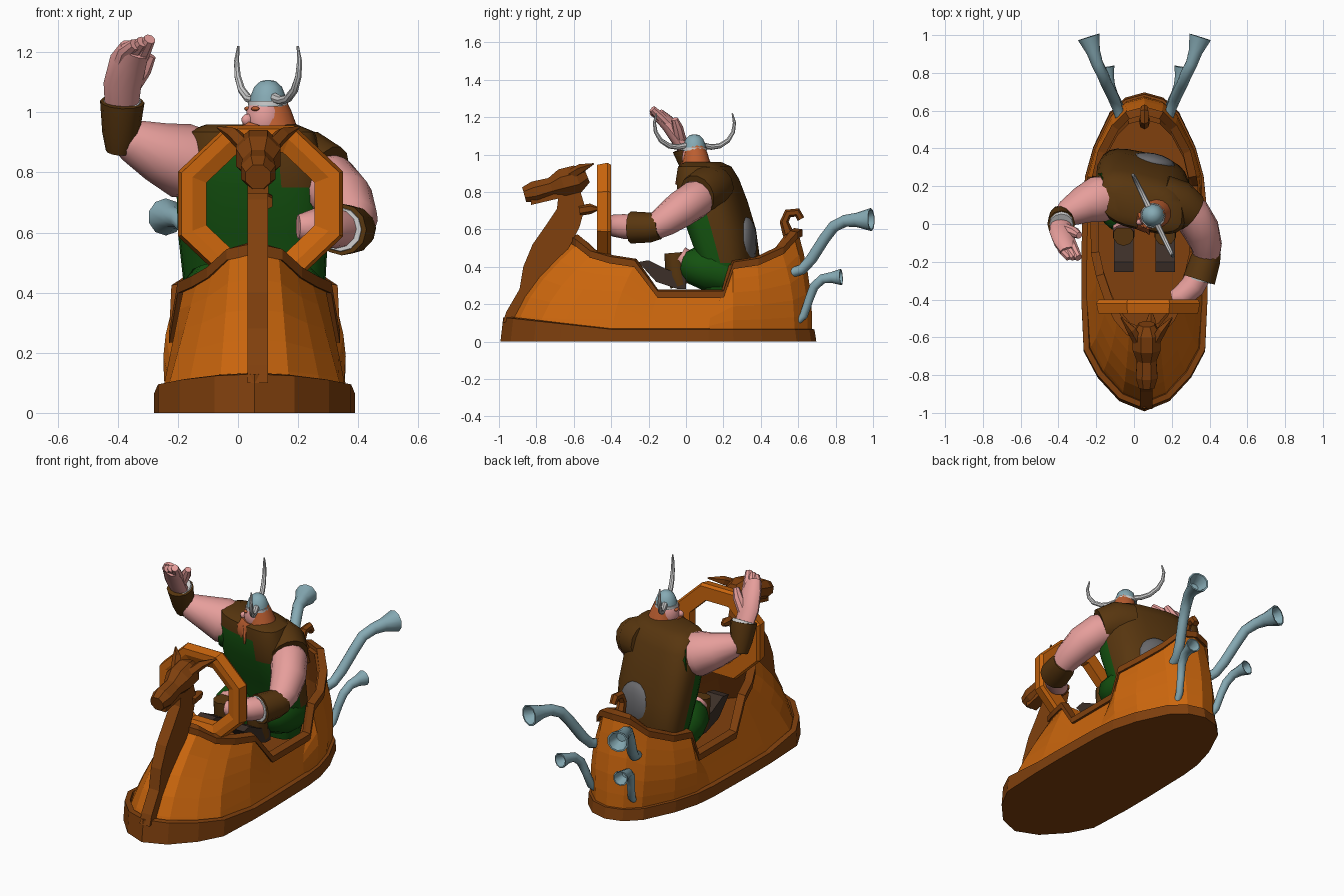
import bpy, bmesh, math
from mathutils import Vector, Matrix

if "Cube" in bpy.data.objects:
    bpy.data.objects.remove(bpy.data.objects["Cube"])

CX = 0.055  # centre line of the boat


def mat(name, r, g, b):
    m = bpy.data.materials.new(name)
    lin = [((c / 255 + 0.055) / 1.055) ** 2.4 if c > 10 else c / 3294 for c in (r, g, b)]
    m.diffuse_color = (*lin, 1)
    m.use_nodes = True
    m.node_tree.nodes["Principled BSDF"].inputs["Base Color"].default_value = m.diffuse_color
    return m


ORANGE = mat("hull_orange", 203, 102, 13)
TRIM = mat("dark_wood", 128, 64, 13)
GREEN = mat("shirt_green", 20, 82, 16)
VEST = mat("vest_brown", 88, 54, 15)
SKIN = mat("skin_pink", 230, 158, 155)
HAIR = mat("ginger_hair", 188, 94, 48)
STEEL = mat("pale_steel", 134, 170, 180)
HORN = mat("horn_grey", 205, 205, 205)
BOOT = mat("boot_dark", 60, 47, 40)
GREY = mat("grey_patch", 105, 105, 108)


def mesh(name, verts, faces, mats, rule=None, smooth=False):
    me = bpy.data.meshes.new(name)
    me.from_pydata([tuple(v) for v in verts], [], faces)
    bm = bmesh.new()
    bm.from_mesh(me)
    bmesh.ops.recalc_face_normals(bm, faces=bm.faces)
    bm.to_mesh(me)
    bm.free()
    for m in mats:
        me.materials.append(m)
    if rule:
        for p in me.polygons:
            p.material_index = rule(p)
    ob = bpy.data.objects.new(name, me)
    bpy.context.collection.objects.link(ob)
    if smooth:
        bpy.ops.object.select_all(action='DESELECT')
        bpy.context.view_layer.objects.active = ob
        ob.select_set(True)
        bpy.ops.object.shade_smooth_by_angle(angle=math.radians(40))
    return ob


def loft(name, rings, mats, rule=None, smooth=False, closed=False):
    n, k = len(rings[0]), len(rings)
    verts = [v for r in rings for v in r]
    faces = [(i * n + j, i * n + (j + 1) % n, (i + 1) % k * n + (j + 1) % n, (i + 1) % k * n + j)
             for i in range(k if closed else k - 1) for j in range(n)]
    if not closed:
        faces += [tuple(range(n)), tuple(range((k - 1) * n, k * n))]
    return mesh(name, verts, faces, mats, rule, smooth)


def tube(name, pts, m, n=12, flat=1.0, ref=(1, 0, 0), cup=False, smooth=True, spin=0.0):
    """Round tube through (x, y, z, radius) points; cup hollows the far end."""
    P = [Vector(p[:3]) for p in pts]
    rings = []
    for i, p in enumerate(P):
        t = (P[min(i + 1, len(P) - 1)] - P[max(i - 1, 0)]).normalized()
        a = Vector(ref).cross(t).normalized()
        b = t.cross(a)
        r = pts[i][3]
        rings.append([p + r * (math.cos(w) * a + flat * math.sin(w) * b)
                      for w in (math.tau * j / n + spin for j in range(n))])
    if cup:
        back = t * 0.07
        rings.append([P[-1] + (v - P[-1]) * 0.85 for v in rings[-1]])
        rings.append([P[-1] - back + (v - P[-1]) * 0.45 for v in rings[-2]])
    return loft(name, rings, [m], smooth=smooth)


def ball(name, loc, scale, m, yaw=0.0):
    me = bpy.data.meshes.new(name)
    bm = bmesh.new()
    bmesh.ops.create_uvsphere(bm, u_segments=16, v_segments=10, radius=1)
    bmesh.ops.transform(bm, verts=bm.verts, matrix=Matrix.LocRotScale(
        Vector(loc), Matrix.Rotation(yaw, 3, 'Z').to_quaternion(), Vector(scale)))
    for f in bm.faces:
        f.smooth = True
    bm.to_mesh(me)
    bm.free()
    me.materials.append(m)
    ob = bpy.data.objects.new(name, me)
    bpy.context.collection.objects.link(ob)
    return ob


def prism(name, prof, x, hw, m):
    """Side profile of (y, z) points extruded across x."""
    return loft(name, [[(x + s * hw, y, z) for y, z in prof] for s in (-1, 1)], [m])


# ---- hull: bottom (half width, y) and rim (half width, y, z) stations, front to back
BOT = [(0, -.97), (.12, -.92), (.23, -.8), (.30, -.67), (.312, -.4), (.312, -.2), (.305, .12),
       (.292, .25), (.25, .4), (.165, .58), (.09, .65), (0, .675)]
RIM = [(0, -.60, .55), (.08, -.57, .53), (.14, -.5, .47), (.19, -.4, .44), (.235, -.27, .42),
       (.262, -.15, .255), (.262, .2, .255), (.255, .25, .41), (.225, .38, .43), (.155, .51, .49),
       (.09, .575, .57), (0, .6, .585)]


def around(half):
    return [(CX + p[0], *p[1:]) for p in half] + [(CX - p[0], *p[1:]) for p in half[-2:0:-1]]


def level(t, inset=1.0, floor=None):
    ring = []
    bulge = math.sin(math.pi * t)
    for (bx, by), (tx, ty, tz) in zip(around(BOT), around(RIM)):
        x = bx + (tx - bx) * t
        y = by + (ty - by) * t + (by - ty) * (0.16 if by < 0 else 0.3) * bulge
        if by > .2:  # the stern is fuller than the bow
            x = CX + (x - CX) * (1 + .1 * bulge)
        ring.append((CX + (x - CX) * inset, y * inset, floor or 0.04 + (tz - 0.04) * t))
    return ring


def offset(ring, d, dz):
    out, n = [], len(ring)
    for i, p in enumerate(ring):
        a, b = ring[i - 1], ring[(i + 1) % n]
        v = Vector((b[1] - a[1], a[0] - b[0], 0)).normalized()
        out.append((p[0] + v.x * d, p[1] + v.y * d, p[2] + dz))
    return out


outer = [level(i / 5) for i in range(6)]
inner = [level(1, .92), level(.6, .92), level(.25, .9, .14)]
NR = len(outer[0])
loft("hull", outer + inner, [ORANGE, TRIM], lambda p: int(p.index >= 5 * NR))
rim = level(1)
loft("cockpit_rim", [offset(rim, d, z) for d, z in ((.022, -.022), (.022, .015), (-.022, .022), (-.022, -.015))],
     [TRIM], closed=True)

# ---- base skirt, rising at the bow
skirt = offset([(x, y, 0) for x, y in around(BOT)], .022, 0)
top = [(x, y * .985, .065 + .065 * max(0, (-y - .4) / .6)) for x, y, z in skirt]
loft("base_skirt", [skirt, top, offset(top, -.03, .004), [(x, y, .045) for x, y, z in offset(top, -.05, 0)]], [TRIM])

# ---- figurehead
prism("figurehead_neck", [(-.98, .1), (-.96, .16), (-.89, .28), (-.87, .4), (-.82, .52), (-.75, .62), (-.69, .71),
                          (-.68, .8), (-.57, .82), (-.54, .72), (-.57, .61), (-.61, .53), (-.75, .3), (-.9, .12)],
      CX + .01, .034, TRIM)
HX = CX + .012
tube("figurehead_head", [(HX, -.865, .785, .045), (HX, -.81, .80, .062), (HX, -.72, .825, .056),
                         (HX, -.66, .85, .08), (HX, -.58, .87, .08), (HX, -.53, .89, .045)],
     TRIM, n=8, smooth=False, spin=math.pi / 8)
prism("figurehead_jaw", [(-.83, .73), (-.83, .77), (-.66, .81), (-.66, .77)], HX, .035, TRIM)
for s, side in ((-1, "left"), (1, "right")):
    tube(side + "_figurehead_ear", [(HX + s * .045, -.62, .89, .028), (HX + s * .08, -.56, .925, .026),
                                    (HX + s * .135, -.495, .95, .004)], TRIM, n=5, smooth=False)
tube("stern_curl", [(CX, .58, .5, .036), (CX, .545, .58, .03), (CX, .525, .64, .024), (CX, .545, .685, .024),
                    (CX, .595, .69, .024), (CX, .615, .655, .02)], TRIM, n=6, smooth=False)

# ---- steering wheel, an octagonal ring with a chamfered front
wheel = []
for r, y in ((.285, -.40), (.297, -.42), (.285, -.475), (.245, -.475), (.195, -.455), (.195, -.40)):
    wheel.append([(.075 + r * math.cos(a), y, .695 + r * .95 * math.sin(a))
                  for a in (math.tau * (j + .5) / 8 for j in range(8))])
loft("steering_wheel", wheel, [ORANGE], closed=True)
tube("steering_hub", [(.09, -.57, .70, .028), (.09, -.51, .71, .028), (.09, -.475, .71, .012)], TRIM, n=6)

# ---- exhaust pipes
for s, side in ((-1, "left"), (1, "right")):
    for nm, pts in (("upper", [(.12, .54, .36, .026), (.145, .62, .385, .028), (.165, .67, .44, .03),
                               (.2, .74, .55, .03), (.22, .79, .615, .031), (.25, .85, .645, .032),
                               (.27, .91, .65, .038), (.295, .99, .652, .062)]),
                    ("lower", [(.12, .58, .09, .016), (.135, .63, .14, .022), (.15, .66, .23, .023),
                               (.165, .685, .295, .025), (.18, .73, .335, .026), (.19, .78, .342, .03),
                               (.2, .83, .345, .044)])):
        tube(f"{side}_{nm}_pipe", [(CX + s * x, y, z, r) for x, y, z, r in pts], STEEL, n=10, cup=True)

# ---- driver torso: green shirt in front, brown vest on the back and shoulders
rings = []
for z, cx, cy, rx, ry in ((.24, .055, .23, .2, .11), (.42, .055, .235, .235, .145), (.6, .05, .19, .25, .165),
                          (.75, .045, .145, .25, .165), (.87, .04, .115, .235, .15), (.935, .04, .1, .215, .125),
                          (.96, .045, .09, .15, .085)):
    ring = []
    for j in range(24):
        c, s = math.cos(math.tau * j / 24), math.sin(math.tau * j / 24)
        dx = rx * math.copysign(abs(c) ** .68, c)
        dy = ry * math.copysign(abs(s) ** .68, s)
        ring.append((cx + dx, cy + dy - .22 * dx, z))
    rings.append(ring)


def vest_rule(p):
    x, y, z = p.center
    back = y + .22 * (x - .05) > .36 - .3 * z
    return int(back or z > .87 or (x > .14 and z > .68))


loft("torso", rings, [GREEN, VEST], vest_rule, smooth=True)
ball("back_patch", (.1, .325, .53), (.12, .05, .135), GREY, -.2)
tube("right_vest_shoulder", [(.14, .15, .825, .115), (.23, .11, .815, .125), (.3, .06, .785, .108)], VEST, n=14, ref=(0, 0, 1))

# ---- driver legs: thigh, boot cuff, boot
for s, side in ((-1, "left"), (1, "right")):
    x = CX + s * .11
    tube(side + "_thigh", [(x + s * .03, .23, .35, .1), (x + s * .025, .13, .385, .118), (x + s * .01, .03, .41, .1),
                           (x, -.005, .42, .07)], GREEN, n=10)
    tube(side + "_knee", [(x, .02, .42, .06), (x, -.035, .455, .058)], SKIN, n=10)
    tube(side + "_boot_cuff", [(x, -.06, .475, .056), (x, -.05, .36, .06), (x, -.03, .3, .055)], VEST, n=10)
    prism(side + "_boot", [(-.255, .425), (-.2, .435), (-.1, .385), (0, .35), (0, .28), (-.04, .28), (-.16, .32)],
          x, .052, BOOT)

# ---- steering arm
tube("right_upper_arm", [(.24, .1, .79, .09), (.305, .05, .76, .102), (.355, -.03, .705, .098), (.385, -.12, .64, .082),
                         (.385, -.17, .61, .07)], SKIN, n=14, ref=(0, 0, 1))
tube("right_cuff", [(.395, -.14, .615, .068), (.378, -.19, .61, .08), (.345, -.295, .61, .086)], VEST, n=12, ref=(0, 0, 1))
tube("right_cuff_lining", [(.345, -.28, .61, .078), (.34, -.302, .61, .072)], HORN, n=12, ref=(0, 0, 1))
tube("right_wrist", [(.36, -.24, .61, .066), (.31, -.33, .615, .066), (.25, -.385, .62, .06), (.2, -.395, .62, .04)],
     SKIN, n=12, ref=(0, 0, 1))

# ---- raised arm and waving hand
Y = (0, 1, 0)
tube("left_upper_arm", [(-.1, .15, .825, .11), (-.19, .13, .84, .125), (-.27, .1, .87, .1), (-.36, .055, .908, .07),
                        (-.4, .04, .92, .04)], SKIN, n=14, ref=Y)
tube("left_shirt_sleeve", [(-.08, .16, .8, .12), (-.165, .145, .815, .128)], GREEN, n=14, ref=Y)
tube("left_cuff", [(-.395, .055, .87, .045), (-.39, .035, .93, .062), (-.385, .0, 1.035, .074)], VEST, n=12, ref=Y)
tube("left_cuff_lining", [(-.385, .01, 1.02, .068), (-.385, -.001, 1.04, .062)], HORN, n=12, ref=Y)
tube("left_palm", [(-.387, .0, 1.02, .056), (-.385, -.045, 1.09, .063), (-.365, -.1, 1.17, .062),
                   (-.345, -.145, 1.21, .05)], SKIN, n=12, flat=.65, ref=Y)
for i in range(3):
    d = (i - 1) * .03
    tube(f"left_finger_{i + 1}", [(-.367 + d, -.09, 1.155, .027), (-.345 + d, -.14, 1.205, .026),
                                  (-.318 + d * .8, -.18, 1.235 + d * .3, .02)], SKIN, n=8, ref=Y)
tube("left_thumb", [(-.36, -.03, 1.08, .032), (-.315, -.045, 1.145, .029), (-.29, -.06, 1.19, .018)], SKIN, n=8, ref=Y)

# ---- head, turned towards the raised arm
F, L = Vector((-.9, -.44, 0)), Vector((.44, -.9, 0))   # face and side directions
H = Vector((.1, .045, .98))
YAW = math.atan2(F.y, F.x)


def at(f, l, z):
    return tuple(H + F * f + L * l + Vector((0, 0, z)))


ball("face", at(.008, 0, 0), (.068, .062, .085), SKIN, YAW)
ball("nose", at(.075, 0, -.005), (.022, .016, .02), SKIN, YAW)
tube("hair", [(*at(-.03, 0, -.12), .105), (*at(-.025, 0, -.05), .082), (*at(-.015, 0, .02), .064),
              (*at(-.005, 0, .06), .052)], HAIR, n=14)
tube("beard", [(*at(.03, 0, -.035), .06), (*at(.05, 0, -.08), .07), (*at(.065, .01, -.13), .045),
               (*at(.07, .02, -.18), .006)], HAIR, n=10)
for s, side in ((-1, "left"), (1, "right")):
    tube(side + "_moustache", [(*at(.07, 0, -.03), .016), (*at(.065, s * .045, -.055), .017),
                               (*at(.06, s * .08, -.14), .005)], HAIR, n=6)
    ball(side + "_eyebrow", at(.06, s * .026, .032), (.012, .02, .008), HAIR, YAW)

# ---- horned helmet
tube("helmet", [(*at(0, 0, .04), .063), (*at(0, 0, .075), .058), (*at(0, 0, .105), .046), (*at(0, 0, .124), .025),
                (*at(0, 0, .128), .004)], STEEL, n=12)
tube("helmet_band", [(*at(0, 0, .042), .067), (*at(0, 0, .058), .066)], HORN, n=12)
for s, side in ((-1, "left"), (1, "right")):
    tube(side + "_horn", [(*at(0, s * l, z), r) for l, z, r in (
        (.05, .068, .017), (.1, .06, .015), (.15, .066, .014), (.2, .095, .013), (.23, .14, .011),
        (.238, .19, .009), (.225, .24, .004))], HORN, n=8, ref=tuple(F))
